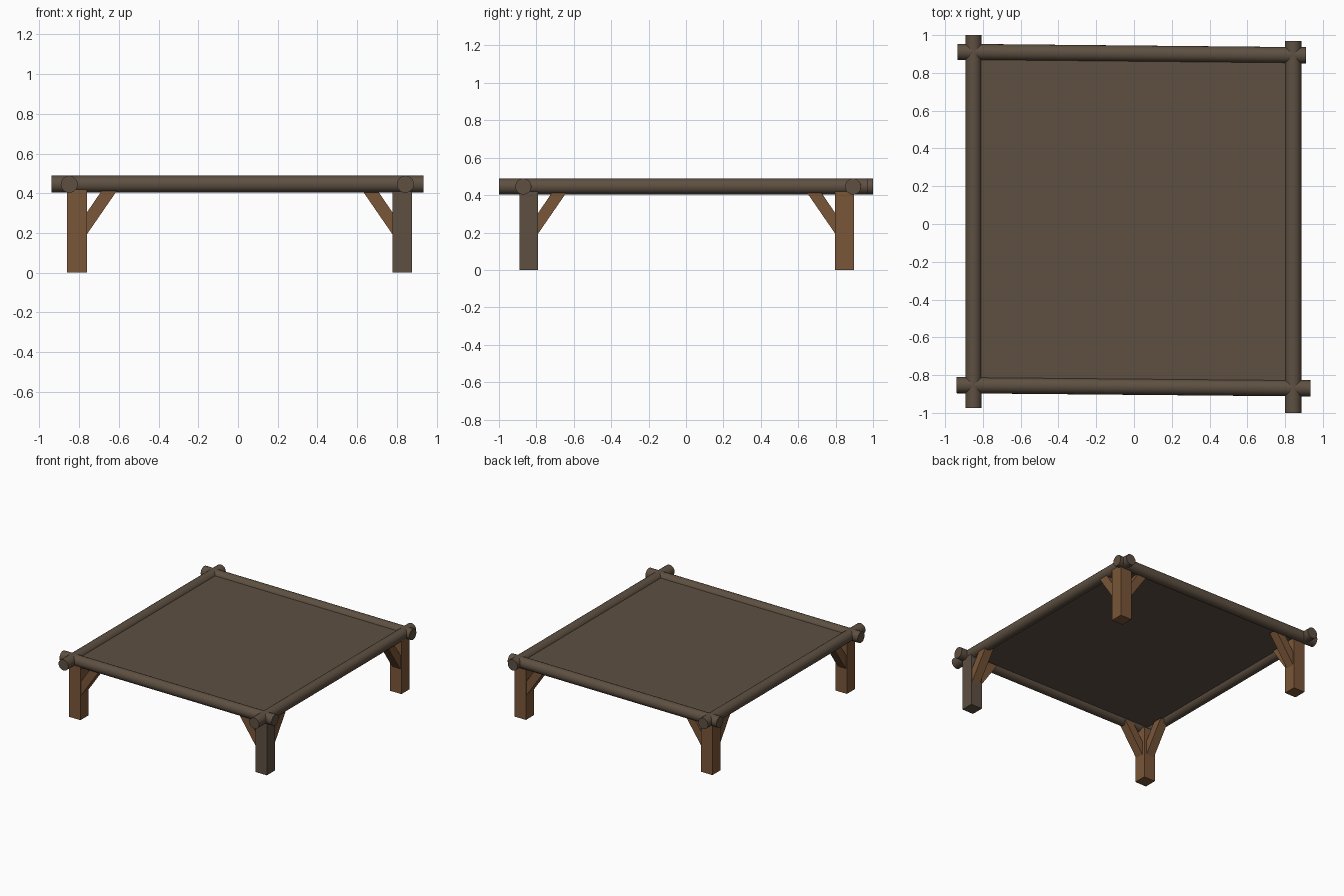
import bpy, bmesh, math
from mathutils import Vector

if "Cube" in bpy.data.objects:
    bpy.data.objects.remove(bpy.data.objects["Cube"])

def mat(name, rgb):
    m = bpy.data.materials.new(name)
    m.diffuse_color = (*rgb, 1)
    m.use_nodes = True
    m.node_tree.nodes["Principled BSDF"].inputs["Base Color"].default_value = m.diffuse_color
    return m

DARK = mat("dark weathered wood", (0.112, 0.080, 0.054))
WARM = mat("warm brown wood", (0.195, 0.093, 0.040))

def finish(name, bm, m):
    bmesh.ops.recalc_face_normals(bm, faces=bm.faces)
    me = bpy.data.meshes.new(name)
    bm.to_mesh(me)
    bm.free()
    me.materials.append(m)
    ob = bpy.data.objects.new(name, me)
    bpy.context.collection.objects.link(ob)
    return ob

def box(name, lo, hi, m):
    bm = bmesh.new()
    bmesh.ops.create_cube(bm, size=1)
    for v in bm.verts:
        v.co = [(l + h) / 2 + c * (h - l) for c, l, h in zip(v.co, lo, hi)]
    return finish(name, bm, m)

def rail(name, a, b, r=0.043):
    a, b = Vector(a), Vector(b)
    d = b - a
    bm = bmesh.new()
    bmesh.ops.create_cone(bm, cap_ends=True, segments=20, radius1=r, radius2=r, depth=d.length)
    rot = d.to_track_quat('Z', 'Y')
    for v in bm.verts:
        v.co = rot @ v.co + (a + b) / 2
    for f in bm.faces:
        f.smooth = len(f.verts) == 4
    for e in bm.edges:
        e.smooth = all(len(f.verts) == 4 for f in e.link_faces)
    return finish(name, bm, DARK)

def brace(name, start, axis, sign, side, thick=0.07):
    """Slanted prism leaving a leg face at `start` along `axis`, centred on `side`."""
    k = 1.45  # slope
    prof = [(-0.02, 0.195 - 0.02 * k), (0.162, 0.43), (0.085, 0.43), (-0.02, 0.305 - 0.02 * k)]
    bm = bmesh.new()
    rings = []
    for t in (-thick / 2, thick / 2):
        ring = []
        for d, z in prof:
            p, q = start + sign * d, side + t
            ring.append(bm.verts.new((p, q, z) if axis == 'x' else (q, p, z)))
        rings.append(ring)
        bm.faces.new(ring)
    for i in range(4):
        j = (i + 1) % 4
        bm.faces.new((rings[0][i], rings[0][j], rings[1][j], rings[1][i]))
    finish(name, bm, WARM)

# Round frame rails, crossing at the corners
Z = 0.446
rail("front_rail", (-0.94, -0.853, Z), (0.935, -0.87, Z))
rail("back_rail", (-0.935, 0.911, Z), (0.91, 0.893, Z))
rail("left_rail", (-0.85, -0.975, Z), (-0.85, 1.0, Z))
rail("right_rail", (0.843, -1.0, Z), (0.843, 0.97, Z))

# Flat deck between the rails
box("deck", (-0.84, -0.86, 0.44), (0.84, 0.895, 0.46), DARK)

# Legs, each with two braces; the front right leg is the dark wood
xs = {"left": (-0.86, -0.76), "right": (0.777, 0.877)}
ys = {"front": (-0.89, -0.79), "back": (0.797, 0.897)}
for xn, (x0, x1) in xs.items():
    for yn, (y0, y1) in ys.items():
        n = f"{yn}_{xn}"
        box(n + "_leg", (x0, y0, 0), (x1, y1, 0.42), DARK if n == "front_right" else WARM)
        sx, sy = (1 if xn == "left" else -1), (1 if yn == "front" else -1)
        cx, cy = (x0 + x1) / 2, (y0 + y1) / 2
        brace(n + "_brace_x", x1 if sx > 0 else x0, 'x', sx, cy - 0.006 * sy)
        brace(n + "_brace_y", y1 if sy > 0 else y0, 'y', sy, cx - 0.006 * sx)
